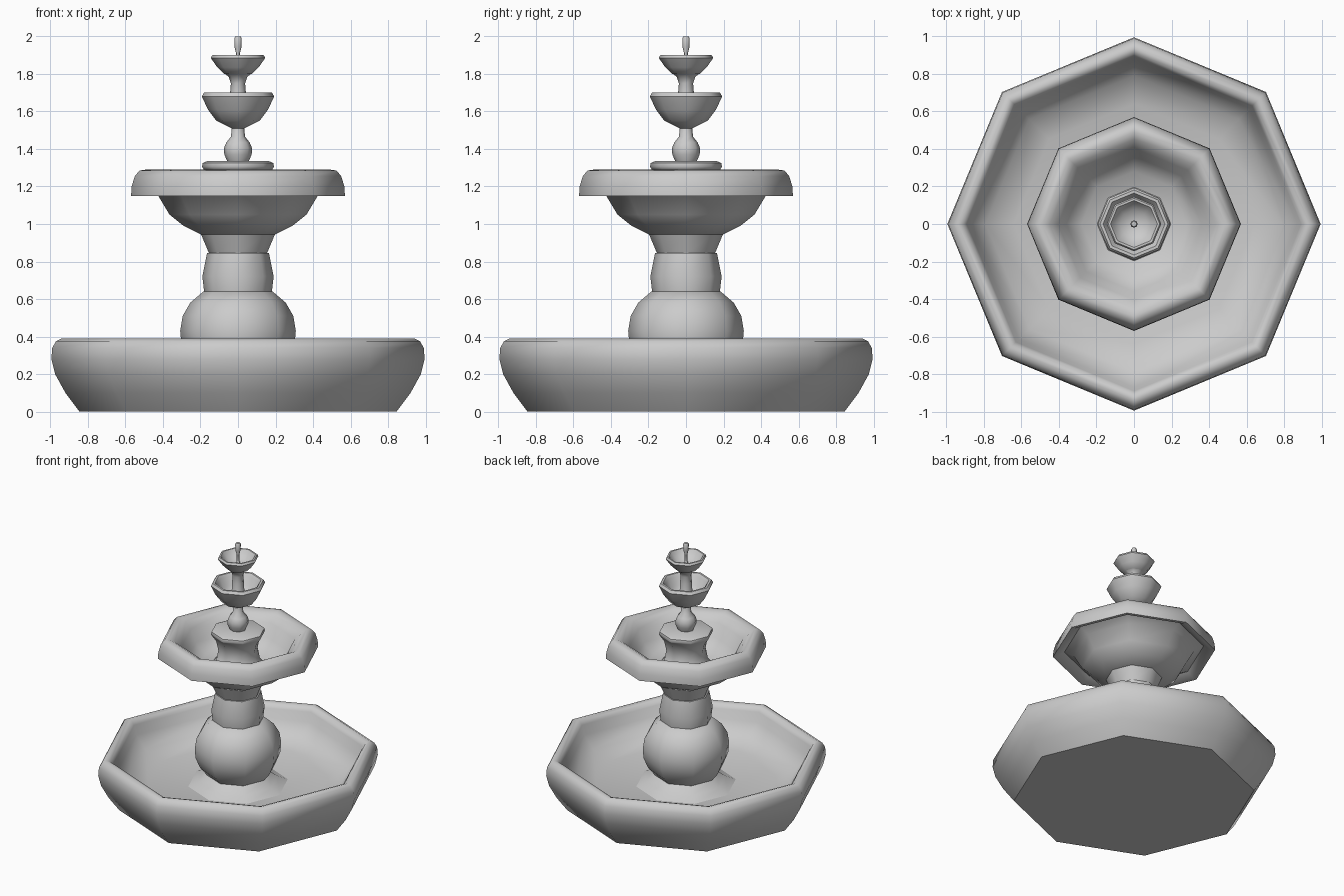
import bpy, bmesh, math

SIDES = 8


def lathe(name, profile, angle=50):
    """Revolve (radius, z) points around z into an eight-sided smooth-shaded part."""
    bm = bmesh.new()
    rings = []
    for r, z in profile:
        if r == 0:
            rings.append([bm.verts.new((0, 0, z))] * SIDES)
        else:
            rings.append([bm.verts.new((r * math.cos(i * math.tau / SIDES),
                                        r * math.sin(i * math.tau / SIDES), z))
                          for i in range(SIDES)])
    for a, b in zip(rings, rings[1:]):
        for i in range(SIDES):
            j = (i + 1) % SIDES
            corners = list(dict.fromkeys((a[i], a[j], b[j], b[i])))
            bm.faces.new(corners)
    bmesh.ops.recalc_face_normals(bm, faces=bm.faces)
    mesh = bpy.data.meshes.new(name)
    bm.to_mesh(mesh)
    bm.free()
    obj = bpy.data.objects.new(name, mesh)
    bpy.context.collection.objects.link(obj)
    bpy.ops.object.select_all(action='DESELECT')
    obj.select_set(True)
    bpy.context.view_layer.objects.active = obj
    bpy.ops.object.shade_smooth_by_angle(angle=math.radians(angle))
    return obj


# Large ground basin with rounded rim and shallow floor
lathe("basin", [(0, 0), (0.845, 0), (0.92, 0.10), (0.975, 0.20), (0.995, 0.28),
                (0.99, 0.34), (0.97, 0.375), (0.94, 0.39), (0.91, 0.38),
                (0.89, 0.35), (0.87, 0.28), (0.79, 0.19), (0.64, 0.145), (0, 0.14)])

# Flared foot and round bulb of the pedestal
lathe("pedestal_bulb", [(0, 0.13), (0.36, 0.14), (0.28, 0.175), (0.22, 0.22),
                        (0.27, 0.28), (0.302, 0.36), (0.308, 0.43), (0.295, 0.51),
                        (0.255, 0.58), (0.185, 0.64), (0, 0.64)])

# Column drum and flared neck
lathe("column_drum", [(0, 0.63), (0.18, 0.635), (0.19, 0.72), (0.165, 0.845), (0, 0.845)], 46)
lathe("column_neck", [(0, 0.84), (0.153, 0.84), (0.197, 0.945), (0, 0.95)], 46)

# Wide middle bowl with overhanging lip
lathe("middle_bowl", [(0, 0.945), (0.20, 0.945), (0.29, 0.99), (0.365, 1.05),
                      (0.425, 1.15), (0.49, 1.185), (0.545, 1.15), (0.57, 1.15),
                      (0.567, 1.20), (0.55, 1.255), (0.525, 1.285), (0.49, 1.29),
                      (0.45, 1.27), (0.405, 1.225), (0.36, 1.13), (0.28, 1.06), (0, 1.04)])

# Support in the middle bowl, ending in a flat cap
lathe("cap_support", [(0, 1.04), (0.20, 1.05), (0.155, 1.10), (0.14, 1.18),
                      (0.155, 1.25), (0.185, 1.295), (0.192, 1.305),
                      (0.188, 1.325), (0.165, 1.335), (0, 1.335)])

# Small baluster
lathe("baluster", [(0, 1.33), (0.055, 1.33), (0.073, 1.37), (0.075, 1.405),
                   (0.062, 1.435), (0.038, 1.465), (0.032, 1.52), (0, 1.52)], 60)

# Upper bowl
lathe("upper_bowl", [(0, 1.51), (0.035, 1.51), (0.115, 1.55), (0.16, 1.61),
                     (0.193, 1.68), (0.181, 1.70), (0.165, 1.70), (0.15, 1.68),
                     (0.125, 1.62), (0.08, 1.58), (0, 1.57)])

# Stem carrying the top bowl
lathe("upper_stem", [(0, 1.57), (0.065, 1.575), (0.045, 1.63), (0.042, 1.70),
                     (0.038, 1.75), (0.05, 1.785), (0.07, 1.80), (0, 1.80)], 60)

# Top bowl
lathe("top_bowl", [(0, 1.79), (0.075, 1.80), (0.11, 1.835), (0.145, 1.885),
                   (0.137, 1.90), (0.125, 1.90), (0.112, 1.88), (0.075, 1.84), (0, 1.83)])

# Water nozzle
lathe("nozzle", [(0, 1.83), (0.02, 1.83), (0.01, 1.86), (0.01, 1.91), (0.019, 1.945),
                 (0.02, 1.99), (0.014, 2.0), (0, 2.0)], 60)
